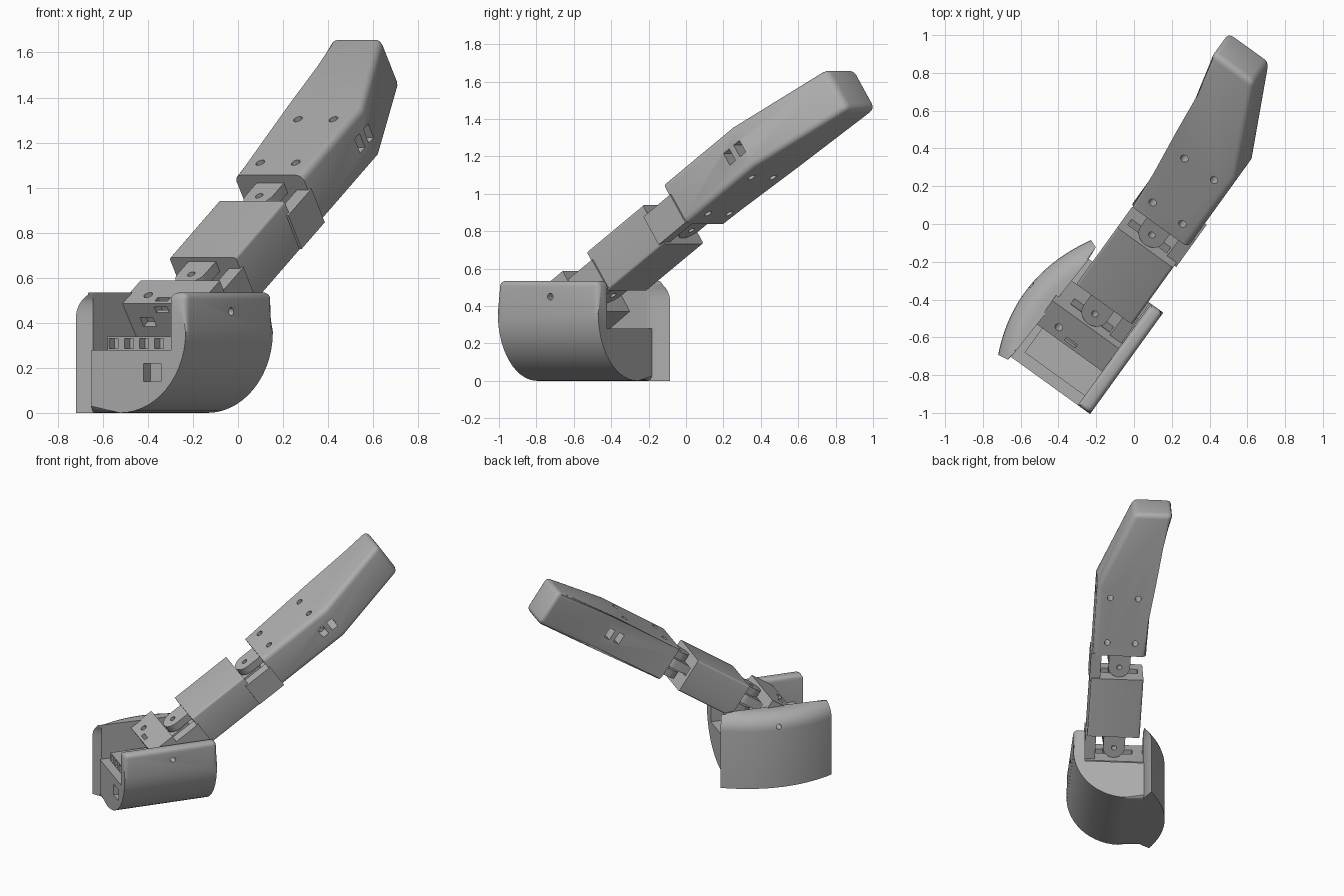
import bpy, bmesh, math
from mathutils import Vector

if "Cube" in bpy.data.objects:
    bpy.data.objects.remove(bpy.data.objects["Cube"])

YAW, PITCH = math.radians(54.2), math.radians(34)
c, s = math.cos(YAW), math.sin(YAW)
cp, sp = math.cos(PITCH), math.sin(PITCH)
U, V, Z = Vector((c, s, 0)), Vector((s, -c, 0)), Vector((0, 0, 1))
L, N = U * cp + Z * sp, Z * cp - U * sp
ORIGIN = Vector((-0.017, 0.095, 1.055))

grey = bpy.data.materials.new("grey plastic")
grey.diffuse_color = (0.42, 0.42, 0.42, 1)
grey.use_nodes = True
grey.node_tree.nodes["Principled BSDF"].inputs["Base Color"].default_value = grey.diffuse_color


def base(p):      # housing frame: along, across, up
    return U * p[0] + V * p[1] + Z * p[2]


def finger(p):    # tilted finger frame: along, across, normal
    return ORIGIN + L * p[0] + V * p[1] + N * p[2]


def loft(name, rings, frame, bevel=None, width=0.03, segs=4):
    """Bridge equal rings of local points, cap the ends, bevel chosen edges."""
    bm = bmesh.new()
    rows = [[bm.verts.new(p) for p in r] for r in rings]
    n = len(rows[0])
    for a, b in zip(rows, rows[1:]):
        for i in range(n):
            j = (i + 1) % n
            bm.faces.new((a[i], a[j], b[j], b[i]))
    bm.faces.new(rows[0])
    bm.faces.new(rows[-1])
    if bevel:
        edges = [e for e in bm.edges if bevel(e.verts[0].co, e.verts[1].co)]
        bmesh.ops.bevel(bm, geom=edges, offset=width, segments=segs, profile=0.5,
                        affect='EDGES', clamp_overlap=True)
    for v in bm.verts:
        v.co = frame(v.co)
    bmesh.ops.recalc_face_normals(bm, faces=bm.faces)
    me = bpy.data.meshes.new(name)
    bm.to_mesh(me)
    bm.free()
    me.materials.append(grey)
    ob = bpy.data.objects.new(name, me)
    bpy.context.collection.objects.link(ob)
    return ob


def slab(name, pts, lo, hi, frame, **kw):      # outline extruded on the third axis
    return loft(name, [[(a, b, h) for a, b in pts] for h in (lo, hi)], frame, **kw)


def box(name, x, y, z, frame, **kw):
    pts = [(x[0], y[0]), (x[1], y[0]), (x[1], y[1]), (x[0], y[1])]
    return slab(name, pts, z[0], z[1], frame, **kw)


def circle(a, b, r, n=20, start=0, sweep=2 * math.pi):
    k = n if sweep > 6 else n - 1
    return [(a + r * math.cos(start + sweep * i / k),
             b + r * math.sin(start + sweep * i / k)) for i in range(n)]


def cut(ob, *cutters):
    for k in cutters:
        k.hide_render = True
        m = ob.modifiers.new("cut", 'BOOLEAN')
        m.operation, m.solver, m.object = 'DIFFERENCE', 'EXACT', k
        bpy.context.view_layer.objects.active = ob
        bpy.ops.object.modifier_apply(modifier=m.name)
        bpy.data.objects.remove(k)


def long_edges(a, b):
    return abs(a.y - b.y) < 1e-4 and abs(a.z - b.z) < 1e-4


# fingertip: bent, tapered outline, rounded everywhere but at the hinge end
tip = slab("fingertip",
           [(0, 0), (0, 0.372), (0.541, 0.372), (1.1, 0.148), (1.1, -0.122), (0.564, 0)],
           -0.262, 0, finger, width=0.035,
           bevel=lambda a, b: max(a.x, b.x) > 0.1 and not (
               abs(a.z - b.z) > 0.1 and a.x < 0.6))
for l, v in ((0.1, 0.083), (0.1, 0.277), (0.445, 0.083), (0.445, 0.277)):
    cut(tip, slab("screw_cutter", circle(l, v, 0.021), -0.4, 0.1, finger))
for l in (0.42, 0.5):
    cut(tip, box("slot_cutter", (l, l + 0.045), (-0.2, 0.6), (-0.165, -0.09), finger))

# middle link
link = box("middle_link", (-0.622, -0.176), (0.008, 0.372), (-0.27, -0.02), finger,
           bevel=long_edges, width=0.015)

# knuckle block resting in the housing
knuckle = box("knuckle_block", (-0.98, -0.8), (-0.045, 0.39), (-0.285, -0.025), finger)
cut(knuckle,
    slab("screw_cutter", circle(-0.914, 0.066, 0.021), -0.12, 0.1, finger),
    box("slot_cutter", (-0.96, -0.935), (0.13, 0.2), (-0.1, 0.1), finger),
    box("slot_cutter", (-1.1, -0.94), (0.13, 0.2), (-0.075, -0.045), finger),
    box("slot_cutter", (-1.1, -0.94), (0.03, 0.1), (-0.15, -0.1), finger))

# two identical hinges: fork lugs, centre tongue, side stop, recess in the end face
for i, (off, host) in enumerate(((0, link), (-0.622, knuckle))):
    mid = off - 0.1
    cut(host, box("recess_cutter", (off - 0.22, off - 0.1), (0.045, 0.3),
                  (-0.165, -0.1), finger))
    fork = circle(mid, 0.18, 0.075, 14, math.pi / 2, math.pi)
    fork = fork + [(off + 0.01, 0.105), (off + 0.01, 0.255)]
    for j, (lo, hi) in enumerate(((-0.095, -0.042), (-0.235, -0.18))):
        lug = slab(f"hinge_{i}_lug_{j}", fork, lo, hi, finger)
        cut(lug, slab("pin_cutter", circle(mid, 0.18, 0.018), -0.5, 0.2, finger))
    tongue = circle(mid, 0.18, 0.068, 14, -math.pi / 2, math.pi)
    tongue = tongue + [(off - 0.23, 0.248), (off - 0.23, 0.112)]
    slab(f"hinge_{i}_tongue", tongue, -0.17, -0.105, finger)
    box(f"hinge_{i}_stop", (off - 0.2, off + 0.012), (0.31, 0.384),
        (-0.26, -0.08), finger)

# palm housing: flat floor curling up into the right wall
curl = [(0.04 + 0.36 * math.sin(t), 0.36 - 0.36 * math.cos(t))
        for t in [math.pi / 2 * i / 14 for i in range(15)]]
section = [(-0.115, 0)] + curl + [(0.40, 0.535), (0.32, 0.535), (0.32, 0.28), (-0.115, 0.28)]


def shell_edges(a, b):
    m = (a + b) / 2
    if min(a.z, b.z) > 0.5:
        return True
    at_end = abs(a.x - b.x) < 1e-4
    return at_end and m.y > -0.1 and (m.y > 0.33 or m.z < 0.27)


shell = loft("palm_housing", [[(u, v, z) for v, z in section] for u in (-0.952, -0.29)],
             base, bevel=shell_edges, width=0.03)
cut(shell,
    box("port_cutter", (-1.1, -0.9), (0.17, 0.265), (0.14, 0.22), base),
    loft("screw_cutter", [[(a, v, b) for a, b in circle(-0.606, 0.45, 0.018)]
                          for v in (0.25, 0.5)], base))

# raised connector step with four small ports
step = box("connector_step", (-0.89, -0.6), (-0.072, 0.33), (0.27, 0.34), base)
for v in (-0.04, 0.045, 0.128, 0.21):
    cut(step, box("port_cutter", (-1, -0.85), (v - 0.024, v + 0.024), (0.285, 0.33), base))

# bowed left panel with a rounded upper outside edge
def bow(u):
    pts = ((-0.983, -0.178), (-0.569, -0.255), (-0.202, -0.135))
    total = 0
    for i, (ui, vi) in enumerate(pts):
        for j, (uj, _) in enumerate(pts):
            if i != j:
                vi *= (u - uj) / (ui - uj)
        total += vi
    return total


def panel_ring(z, inset):
    outer, inner = [], []
    for i in range(25):
        t = i / 24
        u = -0.983 + 0.781 * t
        iu, iv = -0.94 + 0.64 * t, -0.115 + 0.03 * t
        outer.append((u + (iu - u) * inset / 0.25, min(bow(u) + inset, iv - 0.006), z))
        inner.append((iu, iv, z))
    return outer + inner[::-1]


R = 0.11
levels = [(0, 0)] + [(0.535 - R + R * math.sin(t), R * (1 - math.cos(t)))
                     for t in [math.pi / 2 * i / 7 for i in range(8)]]
panel = loft("left_panel", [panel_ring(z, d) for z, d in levels], base)
cut(panel, loft("screw_cutter", [[(a, v, b) for a, b in circle(-0.58, 0.45, 0.018)]
                                 for v in (-0.4, 0.0)], base))

# smooth curved surfaces while keeping hard edges
bpy.ops.object.select_all(action='DESELECT')
for ob in bpy.context.scene.objects:
    ob.select_set(True)
    bpy.context.view_layer.objects.active = ob
bpy.ops.object.shade_smooth_by_angle(angle=math.radians(32))
